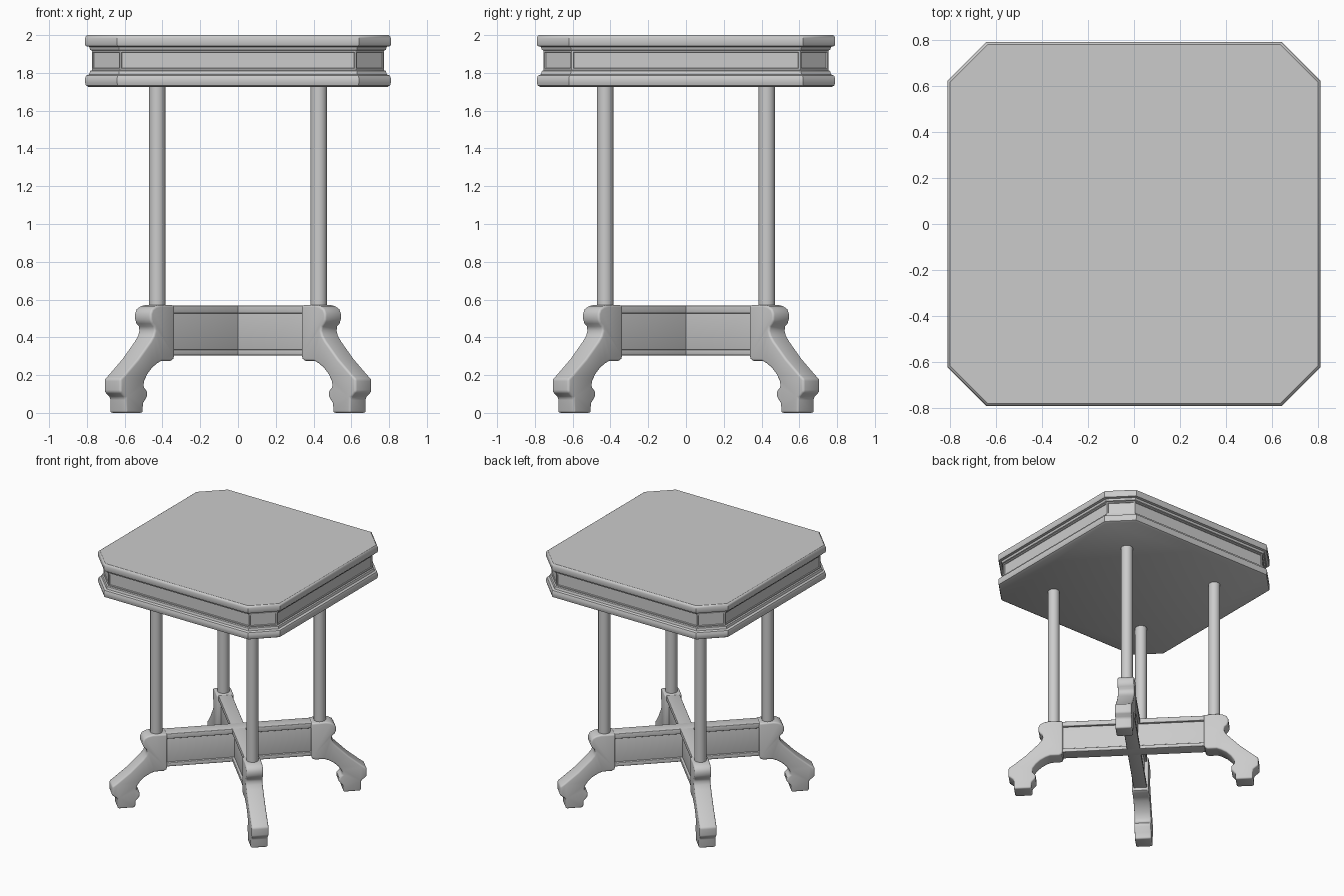
import bpy, bmesh, math
from mathutils import Matrix

if "Cube" in bpy.data.objects:
    bpy.data.objects.remove(bpy.data.objects["Cube"])

def finish(bm, name, angle=30, bevel=0.0):
    bmesh.ops.recalc_face_normals(bm, faces=bm.faces)
    mesh = bpy.data.meshes.new(name)
    bm.to_mesh(mesh)
    bm.free()
    ob = bpy.data.objects.new(name, mesh)
    bpy.context.collection.objects.link(ob)
    bpy.ops.object.select_all(action='DESELECT')
    bpy.context.view_layer.objects.active = ob
    ob.select_set(True)
    if bevel:
        m = ob.modifiers.new("soft_edges", 'BEVEL')
        m.width, m.segments, m.limit_method = bevel, 3, 'ANGLE'
        m.angle_limit = math.radians(50)
        bpy.ops.object.modifier_apply(modifier=m.name)
    bpy.ops.object.shade_smooth_by_angle(angle=math.radians(angle))
    return ob

def octagon(d):
    # table outline, moved inward by d
    a, b, s = 0.81 - d, 0.79 - d, 1.43 - 1.4142 * d
    return [(s - b, -b), (a, -(s - a)), (a, s - a), (s - b, b),
            (b - s, b), (-a, s - a), (-a, a - s), (b - s, -b)]

# Table top: moulded slabs with an apron between, one edge profile (inset, z)
profile = [(0.02, 1.725), (0.005, 1.733), (0, 1.75), (0, 1.77), (0.006, 1.785),
           (0.022, 1.792), (0.027, 1.81), (0.036, 1.814), (0.036, 1.918),
           (0.027, 1.922), (0.022, 1.938), (0.004, 1.942), (0, 1.952),
           (0, 1.982), (0.004, 1.994), (0.012, 2.0)]
bm = bmesh.new()
rings = [[bm.verts.new((x, y, z)) for x, y in octagon(d)] for d, z in profile]
panels = []
for k, (lo, hi) in enumerate(zip(rings, rings[1:])):
    for i in range(8):
        j = (i + 1) % 8
        f = bm.faces.new((lo[i], lo[j], hi[j], hi[i]))
        if k == 7:
            panels.append(f)
bm.faces.new(rings[0][::-1])
bm.faces.new(rings[-1])
bmesh.ops.recalc_face_normals(bm, faces=bm.faces)
# Shallow sunk panel on every apron side
bmesh.ops.inset_individual(bm, faces=panels, thickness=0.012, depth=0)
bmesh.ops.inset_individual(bm, faces=panels, thickness=0.004, depth=-0.006)
finish(bm, "table_top", 35)

# Leg outline in its own upright plane (distance from centre, z)
leg_outline = [
    (0.533, 0.57), (0.64, 0.572), (0.675, 0.565), (0.703, 0.55), (0.715, 0.525),
    (0.715, 0.495), (0.705, 0.472), (0.688, 0.458), (0.683, 0.435), (0.692, 0.41),
    (0.715, 0.38), (0.81, 0.285), (0.913, 0.2), (0.942, 0.18), (0.942, 0.11),
    (0.902, 0.08), (0.9, 0), (0.77, 0), (0.767, 0.05), (0.738, 0.085),
    (0.738, 0.115), (0.763, 0.14), (0.758, 0.17), (0.734, 0.205), (0.7, 0.238),
    (0.66, 0.262), (0.628, 0.275), (0.56, 0.275), (0.54, 0.285), (0.533, 0.305)]
LEG_W = 0.125
POST_R = 0.605

for n, side in enumerate(("back_right", "back_left", "front_left", "front_right")):
    turn = Matrix.Rotation(math.radians(45 + 90 * n), 4, 'Z')

    # Scrolled leg
    bm = bmesh.new()
    face = bm.faces.new([bm.verts.new((r, -LEG_W / 2, z)) for r, z in leg_outline])
    out = bmesh.ops.extrude_face_region(bm, geom=[face])
    moved = [v for v in out["geom"] if isinstance(v, bmesh.types.BMVert)]
    bmesh.ops.translate(bm, verts=moved, vec=(0, LEG_W, 0))
    bmesh.ops.transform(bm, matrix=turn, verts=bm.verts)
    finish(bm, side + "_leg", 40, 0.012)

    # Round post
    bm = bmesh.new()
    place = turn @ Matrix.Translation((POST_R, 0, 1.145))
    bmesh.ops.create_cone(bm, cap_ends=True, segments=24, radius1=0.044,
                          radius2=0.044, depth=1.19, matrix=place)
    finish(bm, side + "_post", 40)

def beam(name, angle, width, z0, z1):
    bm = bmesh.new()
    m = (Matrix.Rotation(math.radians(angle), 4, 'Z')
         @ Matrix.Translation((0, 0, (z0 + z1) / 2))
         @ Matrix.Diagonal((1.09, width, z1 - z0, 1)))
    bmesh.ops.create_cube(bm, size=1, matrix=m)
    finish(bm, name, 30, 0.005)

# Crossed stretcher: web with top and bottom rails
for n, angle in enumerate((45, 135)):
    beam(f"stretcher_web_{n + 1}", angle, 0.065, 0.32, 0.55)
    beam(f"stretcher_top_rail_{n + 1}", angle, 0.1, 0.527, 0.568)
    beam(f"stretcher_bottom_rail_{n + 1}", angle, 0.1, 0.305, 0.335)
